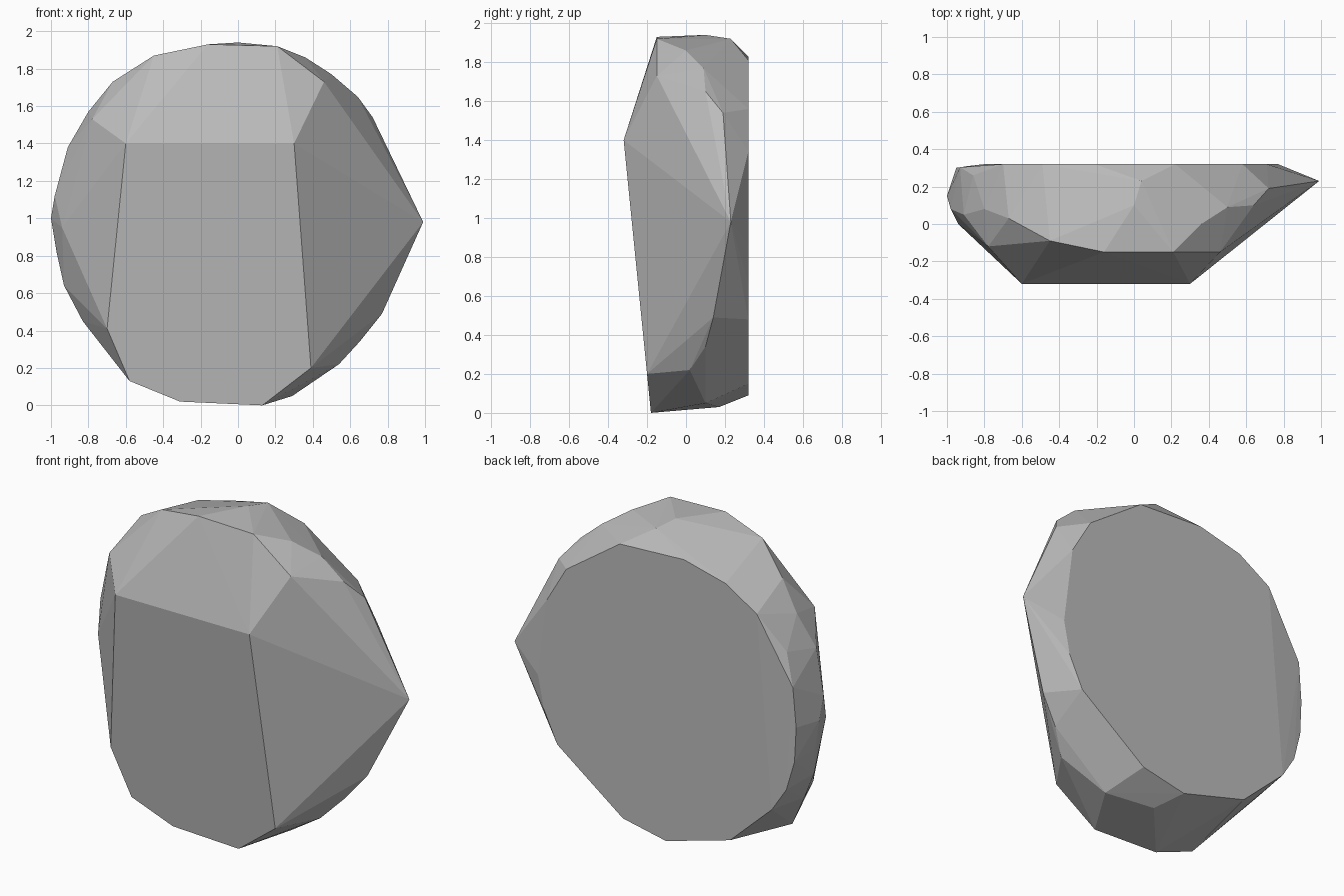
import bpy
import bmesh

# Remove the default object
default = bpy.data.objects.get("Cube")
if default:
    bpy.data.objects.remove(default, do_unlink=True)


def make_material(name, color):
    material = bpy.data.materials.new(name)
    material.use_nodes = True
    material.diffuse_color = color
    material.node_tree.nodes["Principled BSDF"].inputs["Base Color"].default_value = color
    return material


def front_depth(x, z):
    """Front facet leans forward towards its upper edge."""
    return -.18 - .1 * z


def back_depth(x, z):
    """Back facet is upright and curls in slightly at one side."""
    return .32 - .15 * max(0, -x - .82)


def lift(outline, depth):
    """Place an x-z outline on a facet surface."""
    return [(x, depth(x, z), z) for x, z in outline]


# Broad front facet outline
front_outline = [(-.6, 1.4), (.3, 1.4), (.39, .2), (.13, 0),
                 (-.31, .02), (-.58, .13), (-.7, .41)]

# Broad back facet outline, clockwise from the top
back_outline = [(-.21, 1.83), (.22, 1.81), (.58, 1.56), (.71, 1.34),
                (.77, .87), (.73, .67), (.64, .48), (.2, .15),
                (-.09, .09), (-.52, .21), (-.8, .47), (-.89, .61),
                (-.94, .79), (-.95, 1), (-.93, 1.24), (-.7, 1.63), (-.49, 1.76)]

# Chipped crown between the two facets
crown = [(-.78, -.12, 1.53), (-.45, -.09, 1.87), (-.16, -.15, 1.93),
         (.21, -.15, 1.92), (.46, -.15, 1.73), (.36, 0, 1.86),
         (.5, .09, 1.77), (.64, .1, 1.65), (.72, .19, 1.54),
         (.04, .23, 1.92), (0, .1, 1.94), (-.67, .03, 1.73), (-.8, .08, 1.57)]

# Pointed side
point = [(.99, .23, .98), (.77, .14, .49), (.65, .1, .34), (.54, .02, .22)]

# Rounded side
rounded_side = [(-.86, .26, 1.42), (-.91, .05, 1.38), (-.98, .08, 1.12),
                (-1, .15, 1), (-.94, 0, .95), (-.97, .15, .82),
                (-.93, .1, .64), (-.83, .05, .45)]

# Underside
underside = [(.29, .1, .05), (0, .17, .03)]

# Wrap the facets into one solid stone
bm = bmesh.new()
groups = (lift(front_outline, front_depth), lift(back_outline, back_depth),
          crown, point, rounded_side, underside)
for group in groups:
    for co in group:
        bm.verts.new(co)
hull = bmesh.ops.convex_hull(bm, input=bm.verts[:])
loose = [v for v in bm.verts if not v.link_faces]
bmesh.ops.delete(bm, geom=loose, context='VERTS')
bmesh.ops.recalc_face_normals(bm, faces=bm.faces[:])

mesh = bpy.data.meshes.new("faceted_stone")
bm.to_mesh(mesh)
bm.free()
mesh.materials.append(make_material("stone grey", (.5, .5, .5, 1)))
stone = bpy.data.objects.new("faceted_stone", mesh)
bpy.context.collection.objects.link(stone)
